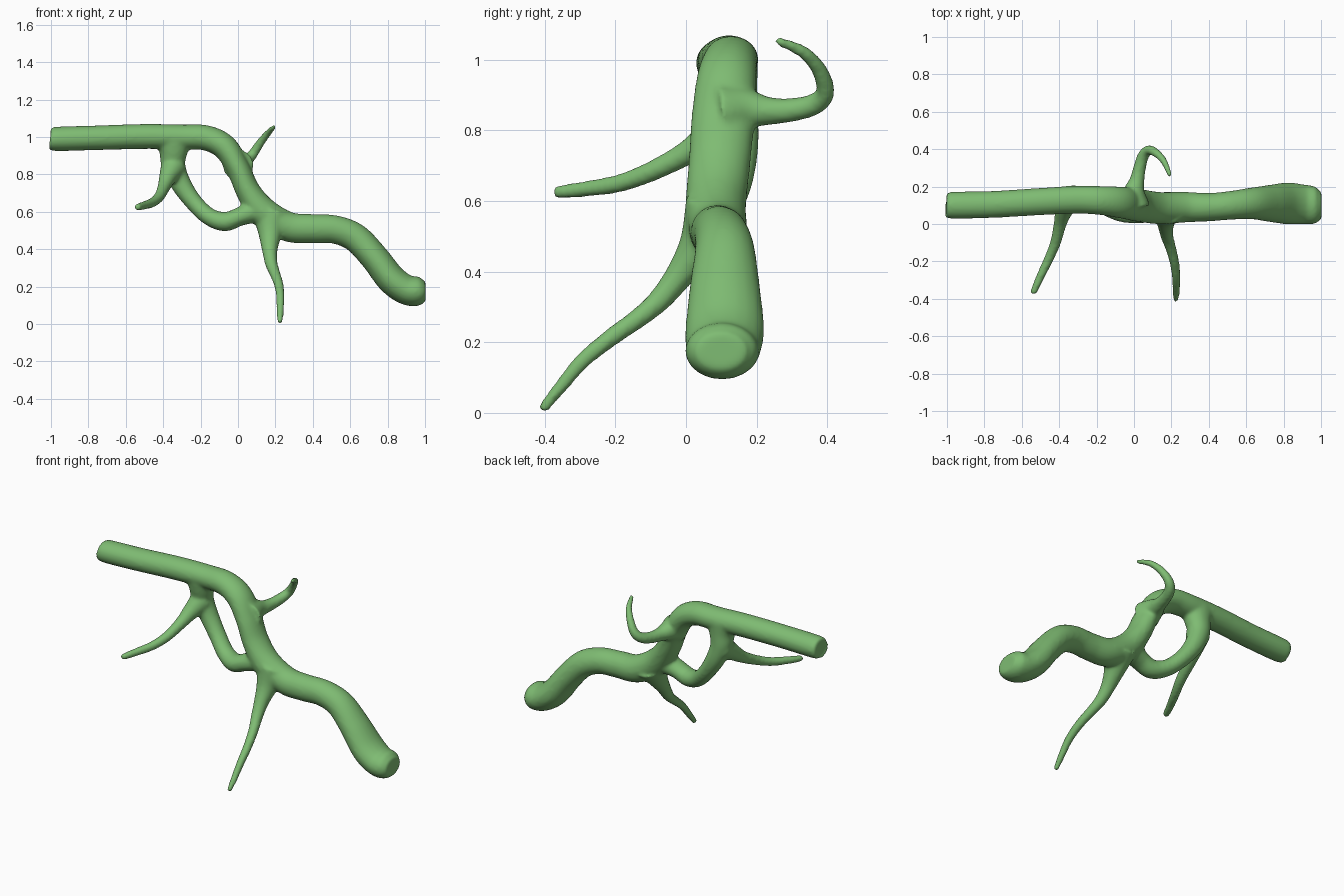
import bpy, bmesh, math
from mathutils import Vector

SIDES, STEPS = 20, 8


def catmull(a, b, c, d, t):
    return 0.5 * (2 * b + (c - a) * t + (2 * a - 5 * b + 4 * c - d) * t * t
                  + (3 * b - a - 3 * c + d) * t ** 3)


def tube(bm, points, ref):
    """Closed smooth tube; each point is x, y, z, radius, radius along ref."""
    p = [Vector(q if len(q) == 5 else (*q, q[3])) for q in points]
    p = [2 * p[0] - p[1]] + p + [2 * p[-1] - p[-2]]
    path = [catmull(*p[i:i + 4], k / STEPS) for i in range(len(p) - 3) for k in range(STEPS)]
    path.append(p[-2])
    rings = []
    last = len(path) - 1
    for i, q in enumerate(path):
        t = (path[min(i + 1, last)].to_3d() - path[max(i - 1, 0)].to_3d()).normalized()
        s = (ref - t * ref.dot(t)).normalized()
        n = t.cross(s)
        ring = []
        for k in range(SIDES):
            a = math.tau * k / SIDES
            ring.append(bm.verts.new(q.to_3d() + s * q[4] * math.cos(a) + n * q[3] * math.sin(a)))
        rings.append(ring)
    for r0, r1 in zip(rings, rings[1:]):
        for k in range(SIDES):
            j = (k + 1) % SIDES
            bm.faces.new((r0[k], r0[j], r1[j], r1[k]))
    bm.faces.new(rings[0][::-1])
    bm.faces.new(rings[-1])


X, Y = Vector((1, 0, 0)), Vector((0, 1, 0))
bm = bmesh.new()

# main vessel from upper left to lower right
tube(bm, [(-1.003, .10, .99, .055, .06), (-.97, .10, .99, .065, .072), (-.75, .105, .996, .066, .072),
          (-.5, .12, 1.003, .067, .073), (-.3, .13, 1.0, .067, .075), (-.17, .125, .995, .068, .078),
          (-.07, .115, .945, .068, .085), (.0, .105, .835, .063, .09), (.055, .095, .71, .066, .088),
          (.14, .085, .595, .08, .086), (.27, .09, .52, .08, .082), (.4, .09, .51, .078, .076),
          (.52, .1, .505, .076, .077), (.63, .11, .46, .077, .085), (.73, .11, .355, .077, .1),
          (.82, .11, .24, .08, .112), (.9, .105, .183, .08, .107), (.965, .1, .175, .078, .1),
          (1.003, .1, .175, .052, .07)], Y)

# side vessel closing the loop
tube(bm, [(-.345, .13, 1.0, .12, .075), (-.345, .135, .93, .08, .068), (-.345, .145, .85, .064, .06),
          (-.305, .15, .75, .055, .055), (-.235, .135, .65, .047, .052), (-.155, .1, .575, .047, .053),
          (-.07, .07, .548, .052, .058), (.01, .065, .575, .05, .062), (.1, .08, .61, .07, .07)], Y)

# front left twig
tube(bm, [(-.345, .14, .84, .07), (-.375, .07, .785, .048), (-.395, .0, .735, .035),
          (-.42, -.1, .683, .029), (-.457, -.19, .65, .026), (-.5, -.28, .635, .023),
          (-.535, -.36, .626, .019), (-.538, -.376, .625, .013)], X)

# front lower twig
tube(bm, [(.18, .09, .57, .1), (.172, .04, .475, .062), (.17, -.015, .395, .042),
          (.178, -.07, .325, .034), (.197, -.13, .272, .029), (.217, -.21, .215, .026),
          (.226, -.29, .15, .023), (.226, -.35, .08, .02), (.224, -.4, .018, .016),
          (.224, -.41, .006, .011)], X)

# back hooked twig
tube(bm, [(.0, .1, .85, .085), (.0, .17, .86, .06), (.015, .23, .855, .041), (.03, .3, .858, .034),
          (.05, .365, .875, .031), (.08, .395, .91, .027), (.12, .378, .97, .023),
          (.16, .335, 1.02, .019), (.188, .27, 1.05, .014), (.193, .253, 1.054, .01)], X)

bmesh.ops.recalc_face_normals(bm, faces=bm.faces)
mesh = bpy.data.meshes.new("branching_vessel")
bm.to_mesh(mesh)
bm.free()
vessel = bpy.data.objects.new("branching_vessel", mesh)
bpy.context.collection.objects.link(vessel)

# fuse the tubes into one skin and soften the junctions
fuse = vessel.modifiers.new("fuse", 'REMESH')
fuse.mode = 'VOXEL'
fuse.voxel_size = 0.009
fuse.use_smooth_shade = True
soft = vessel.modifiers.new("soften", 'SMOOTH')
soft.factor = 0.5
soft.iterations = 9

green = bpy.data.materials.new("green")
green.diffuse_color = (0.21, 0.5, 0.17, 1)
mesh.materials.append(green)
for f in mesh.polygons:
    f.use_smooth = True
